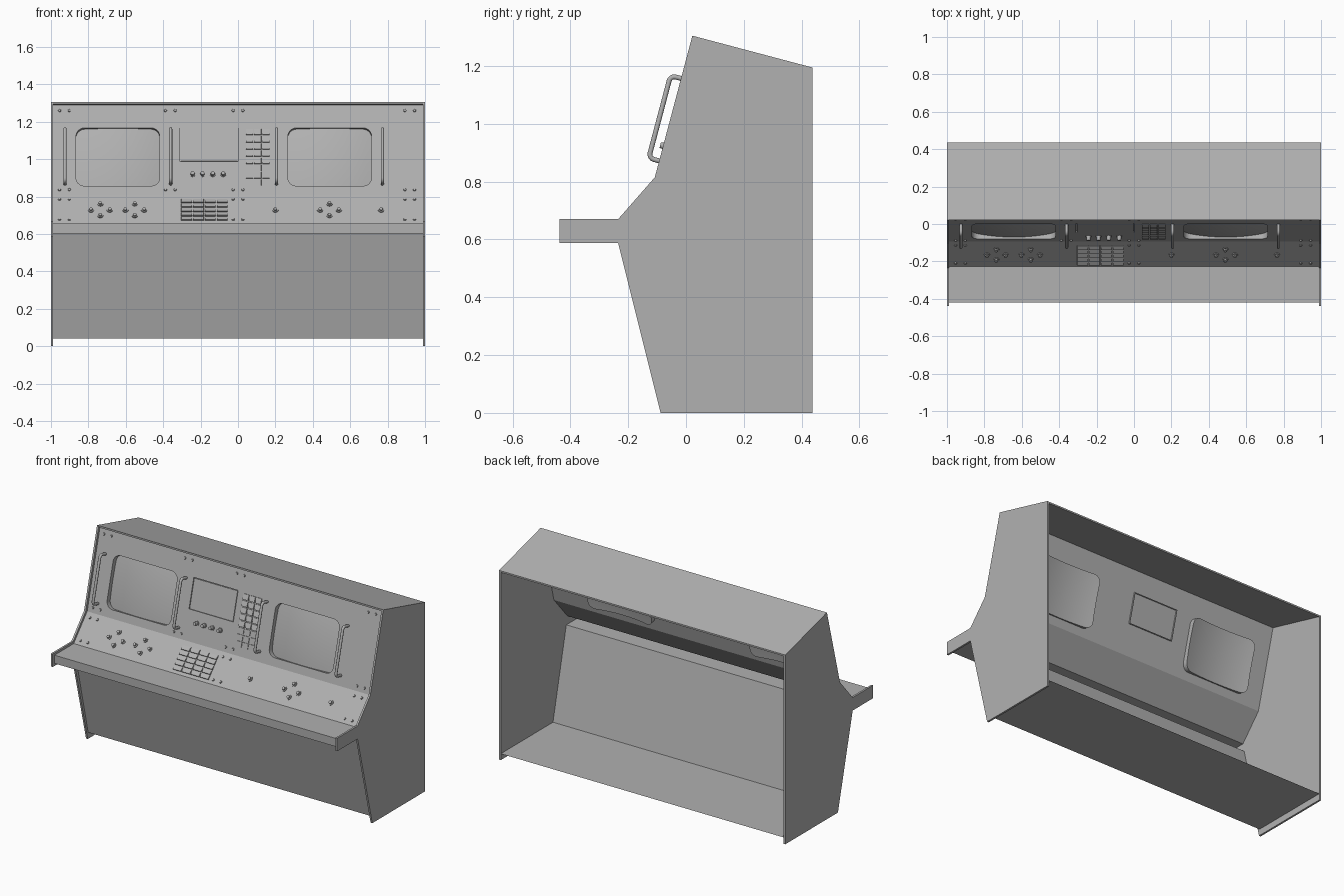
import bpy, bmesh
from math import sin, cos, pi, radians
from mathutils import Matrix, Vector

if "Cube" in bpy.data.objects:
    bpy.data.objects.remove(bpy.data.objects["Cube"])

grey = bpy.data.materials.new("dark_grey")
grey.diffuse_color = (.44, .44, .44, 1)
grey.use_nodes = True
grey.node_tree.nodes["Principled BSDF"].inputs["Base Color"].default_value = grey.diffuse_color


def make(name, bm, frame=None, smooth=False, normals=True):
    if normals:
        bmesh.ops.recalc_face_normals(bm, faces=bm.faces)
    me = bpy.data.meshes.new(name)
    bm.to_mesh(me)
    bm.free()
    me.materials.append(grey)
    ob = bpy.data.objects.new(name, me)
    bpy.context.collection.objects.link(ob)
    if frame:
        ob.matrix_world = frame
    if smooth:
        bpy.ops.object.select_all(action='DESELECT')
        ob.select_set(True)
        bpy.context.view_layer.objects.active = ob
        bpy.ops.object.shade_smooth_by_angle(angle=radians(35))
    return ob


def prism(name, profile, x0, x1):
    bm = bmesh.new()
    f = bm.faces.new([bm.verts.new((x0, y, z)) for y, z in profile])
    ext = bmesh.ops.extrude_face_region(bm, geom=[f])['geom']
    bmesh.ops.translate(bm, vec=(x1 - x0, 0, 0), verts=[g for g in ext if isinstance(g, bmesh.types.BMVert)])
    # close the start cap if the extrusion consumed it
    bmesh.ops.holes_fill(bm, edges=[e for e in bm.edges if e.is_boundary], sides=0)
    return make(name, bm)


def plane_frame(a, b):
    """Frame with local x = world x, local y up the slope a->b, local z outward."""
    v = Vector((0, b[0] - a[0], b[1] - a[1])).normalized()
    w = Vector((1, 0, 0)).cross(v)
    m = Matrix((Vector((1, 0, 0)), v, w)).transposed().to_4x4()
    m.translation = (0, a[0], a[1])
    return m, v.z


def ring(bm, pts, w):
    return [bm.verts.new((x, y, w)) for x, y in pts]


def bridge(bm, a, b):
    for i in range(len(a)):
        j = (i + 1) % len(a)
        bm.faces.new((a[i], a[j], b[j], b[i]))


def round_rect(x0, x1, y0, y1, r, n=6, m=8):
    """Rounded rectangle outline with m segments along each straight side."""
    pts = []
    corners = [(x1 - r, y1 - r), (x0 + r, y1 - r), (x0 + r, y0 + r), (x1 - r, y0 + r)]
    for k, (cx, cy) in enumerate(corners):
        for i in range(n + 1):
            a = (k + i / n) * pi / 2
            pts.append((cx + r * cos(a), cy + r * sin(a)))
        nx, ny = corners[(k + 1) % 4]
        ex, ey = nx + r * cos(a), ny + r * sin(a)
        px, py = pts[-1]
        pts += [(px + (ex - px) * i / m, py + (ey - py) * i / m) for i in range(1, m)]
    return pts


def cyl(bm, x, y, w, r1, r2, h, seg=16):
    bmesh.ops.create_cone(bm, cap_ends=True, segments=seg, radius1=r1, radius2=r2, depth=h,
                          matrix=Matrix.Translation((x, y, w + h / 2)))


def key(bm, x, y, sx, sy, low, high):
    """Wedge-topped key: 'low' is its height at the upper edge, 'high' at the lower edge."""
    for v in bmesh.ops.create_cube(bm, size=1)['verts']:
        top = v.co.z > 0
        h = (high if v.co.y < 0 else low) if top else 0
        k = 0.96 if top else 1
        v.co = (x + v.co.x * sx * k, y + v.co.y * sy * k, h)


# Side panels and roof
side = [(-.438, .588), (-.235, .588), (-.088, 0), (.437, 0), (.437, 1.195), (.022, 1.305), (-.108, .815),
        (-.235, .67), (-.438, .67)]
prism("side_panel_right", side, .988, 1)
prism("side_panel_left", side, -1, -.988)
prism("roof", [(.022, 1.305), (.437, 1.195), (.437, 1.185), (.022, 1.294)], -.988, .988)

# Body shell: control slope, desk, lower front and floor (open at the back)
A, B, C = (-.228, .656), (-.0935, .808), (.034, 1.291)
bm = bmesh.new()
path = [B, A, (-.42, .656), (-.42, .604), (-.217, .604), (-.084, .04), (.437, .04)]
rows = [[bm.verts.new((x, y, z)) for x in (-.988, .988)] for y, z in path]
for p, q in zip(rows, rows[1:]):
    bm.faces.new((p[0], q[0], q[1], p[1]))
make("console_body", bm, normals=False)

upper, uz = plane_frame(B, C)
lower, lz = plane_frame(A, B)


def U(z):
    return (z - B[1]) / uz


def L(z):
    return (z - A[1]) / lz


# Upper instrument panel with openings for the screens
top = (Vector(C) - Vector(B)).length
screens = [round_rect(x, x + .447, U(.857), U(1.167), .045) for x in (-.866, .267)]
display = [(0, U(1.168)), (-.31, U(1.168)), (-.31, U(.987)), (0, U(.987))]
bm = bmesh.new()
edges = []
for loop in [[(-.988, 0), (.988, 0), (.988, top), (-.988, top)], display] + screens:
    r = ring(bm, loop, 0)
    edges += [bm.edges.new((r[i - 1], r[i])) for i in range(len(r))]
bmesh.ops.triangle_fill(bm, edges=edges, use_beauty=True, normal=(0, 0, 1))
make("instrument_panel", bm, upper)

# Domed screens set back in their openings
for name, pts in zip(("left_screen", "right_screen"), screens):
    c = sum((Vector(p) for p in pts), Vector((0, 0))) / len(pts)
    bm = bmesh.new()
    prev = ring(bm, pts, 0)
    for k in range(9):
        cur = []
        for p in pts:
            d = (Vector(p) - c) * (1 - k / 9)
            cur.append(bm.verts.new((c.x + d.x, c.y + d.y, -.003 - .5 * d.x ** 2 - .3 * d.y ** 2)))
        bridge(bm, prev, cur)
        prev = cur
    mid = bm.verts.new((c.x, c.y, -.003))
    for i in range(len(prev)):
        bm.faces.new((prev[i - 1], prev[i], mid))
    make(name, bm, upper, True)

# Flat centre display, outlined by a narrow groove
bm = bmesh.new()
dc = Vector((-.155, (display[0][1] + display[2][1]) / 2))
inner = [Vector(p) + Vector((.004 if p[0] < dc.x else -.004, .004 if p[1] < dc.y else -.004)) for p in display]
loops = [ring(bm, display, 0), ring(bm, display, -.008), ring(bm, inner, -.008), ring(bm, inner, -.001)]
for a, b in zip(loops, loops[1:]):
    bridge(bm, a, b)
bm.faces.new(loops[-1])
make("centre_display", bm, upper)

# Keypads
bm = bmesh.new()
for i in range(3):
    for j in range(8):
        lo, hi = (.003, .009) if j < 5 else (.003, .003)
        key(bm, .061 + .0445 * i, U(1.145 - .0385 * j), .039, .034, lo, hi)
make("upper_keypad", bm, upper)
bm = bmesh.new()
for i in range(4):
    for j in range(5):
        key(bm, -.275 + .0635 * i, L(.775 - .0235 * j), .058, .027, .003, .009)
make("lower_keypad", bm, lower)

# Knobs
bm = bmesh.new()
for x in (-.243, -.19, -.135, -.079):
    cyl(bm, x, U(.92), 0, .015, .015, .006)
    cyl(bm, x, U(.92), .006, .012, .010, .02)
make("upper_knobs", bm, upper, True)
bm = bmesh.new()
spots = [(.2, .727), (.765, .727)]
for x in (-.736, -.552, .489):
    spots += [(x, .76), (x - .05, .727), (x + .05, .727), (x, .698)]
for x, z in spots:
    cyl(bm, x, L(z), 0, .016, .016, .005)
    cyl(bm, x, L(z), .005, .010, .009, .008)
make("lower_knobs", bm, lower, True)

# Screws in pairs
for name, frame, f, zs, xs in (
        ("upper_screws", upper, U, (1.26, .837), (-.928, -.362, 0, .918)),
        ("lower_screws", lower, L, (.785, .677), (-.928, 0, .918))):
    bm = bmesh.new()
    for z in zs:
        for x in xs:
            for d in (-.026, .026):
                cyl(bm, x + d, f(z), 0, .008, .006, .006, 12)
    make(name, bm, frame, True)

# Grab handles: swept tube with rounded corners
v0, v1, h, r = .062, .357, .053, .018
arc = [i * pi / 8 for i in range(5)]
pts = [(v0, 0)] + [(v0 + r - r * cos(t), h - r + r * sin(t)) for t in arc]
pts += [(v1 - r + r * sin(t), h - r + r * cos(t)) for t in arc] + [(v1, 0)]
for n, x in enumerate((-.925, -.36, .206, .772), 1):
    bm = bmesh.new()
    prev = None
    for i, p in enumerate(pts):
        t = (Vector(pts[min(i + 1, len(pts) - 1)]) - Vector(pts[max(i - 1, 0)])).normalized()
        cur = []
        for k in range(12):
            a = k * pi / 6
            o = .0085 * cos(a)
            cur.append(bm.verts.new((x + .0085 * sin(a), p[0] - t.y * o, p[1] + t.x * o)))
        if prev:
            bridge(bm, prev, cur)
        prev = cur
    make(f"handle_{n}", bm, upper, True)
